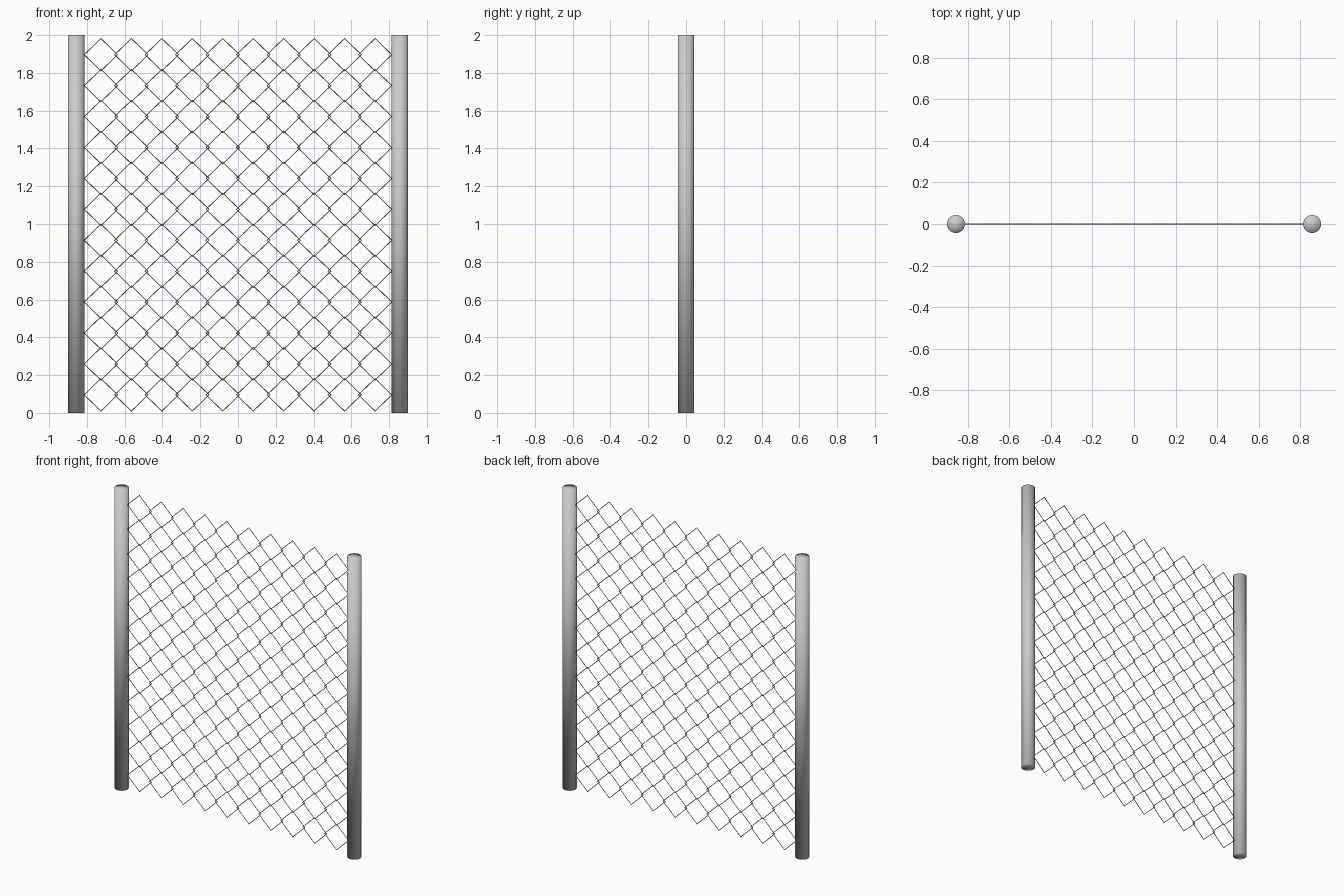
import bpy
import math

if "Cube" in bpy.data.objects:
    bpy.data.objects.remove(bpy.data.objects["Cube"])

POST_X, POST_R, HEIGHT = 0.857, 0.0432, 2.0
COLS, ROWS = 10, 12
STEP_X, STEP_Z = 0.1613, 0.1637
HALF_X, HALF_Z, WIRE = 0.0915, 0.089, 0.003   # link half-diagonals, wire radius


def post(name, x):
    bpy.ops.mesh.primitive_cylinder_add(vertices=32, radius=POST_R, depth=HEIGHT,
                                        end_fill_type='TRIFAN',
                                        location=(x, 0, HEIGHT / 2))
    bpy.context.object.name = name
    # softly shaded all over, including the end caps
    bpy.ops.object.shade_smooth()


# two round posts
post("left_post", -POST_X)
post("right_post", POST_X)

# one diamond wire link, standing in the xz plane, repeated into a fence mesh
bpy.ops.mesh.primitive_torus_add(
    major_segments=4, minor_segments=4,
    major_radius=HALF_X - WIRE, minor_radius=WIRE,
    location=(-STEP_X * (COLS - 1) / 2, 0, 0.0955),
    rotation=(math.pi / 2, 0, 0))
mesh = bpy.context.object
mesh.name = "wire_mesh"
for v in mesh.data.vertices:
    v.co.y *= HALF_Z / HALF_X
# the link's local y axis points up
for name, count, offset in (("columns", COLS, (STEP_X, 0, 0)),
                            ("rows", ROWS, (0, STEP_Z, 0))):
    arr = mesh.modifiers.new(name, 'ARRAY')
    arr.count = count
    arr.use_relative_offset = False
    arr.use_constant_offset = True
    arr.constant_offset_displace = offset
